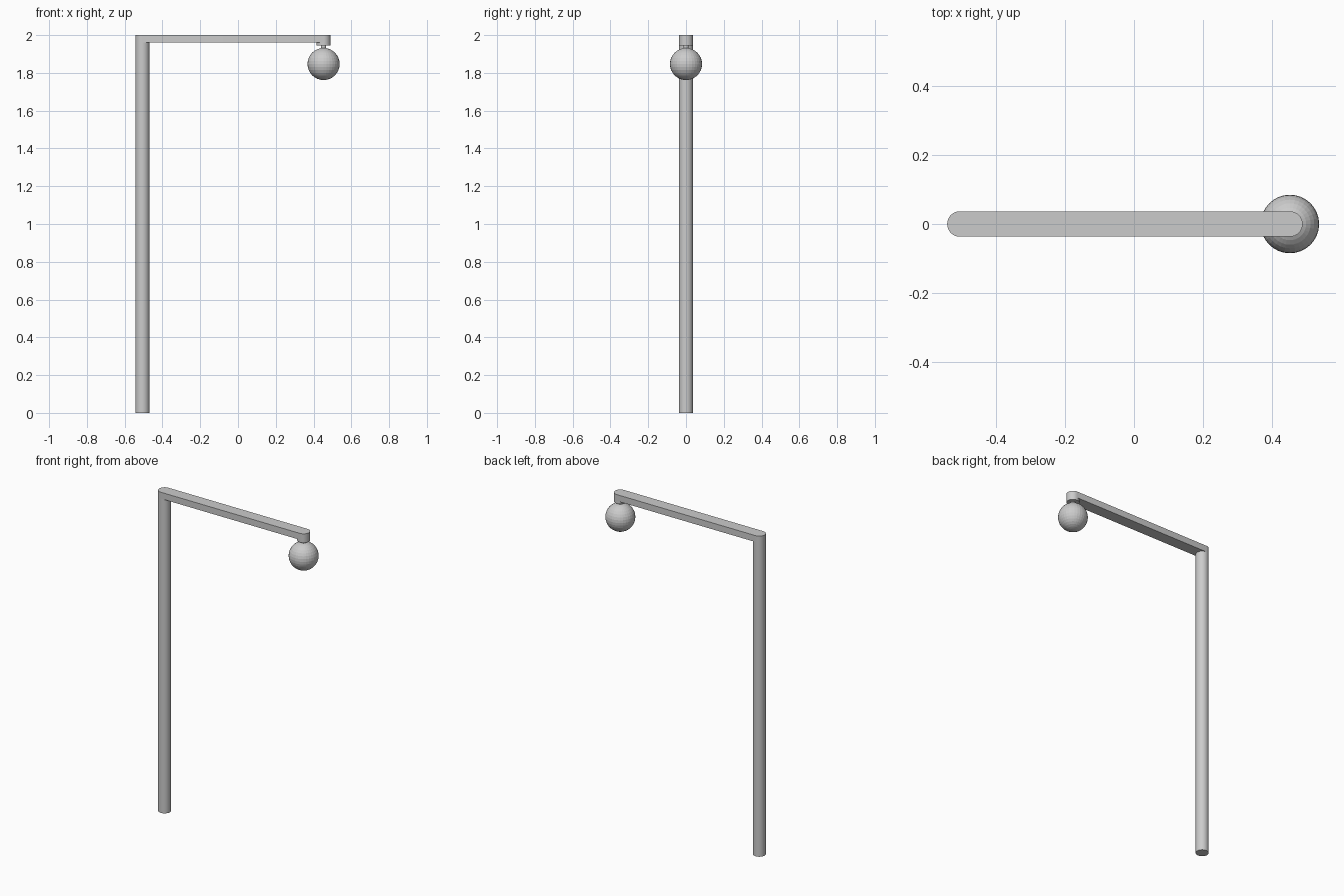
import bpy, bmesh, math

if "Cube" in bpy.data.objects:
    bpy.data.objects.remove(bpy.data.objects["Cube"])

POLE_X, LAMP_X, R = -0.506, 0.453, 0.037
ARM_LOW, TOP = 1.96, 2.0


def finish(name, bm, smooth=True):
    bmesh.ops.recalc_face_normals(bm, faces=bm.faces)
    mesh = bpy.data.meshes.new(name)
    bm.to_mesh(mesh)
    bm.free()
    obj = bpy.data.objects.new(name, mesh)
    bpy.context.collection.objects.link(obj)
    if smooth:
        bpy.ops.object.select_all(action='DESELECT')
        obj.select_set(True)
        bpy.context.view_layer.objects.active = obj
        bpy.ops.object.shade_smooth_by_angle(angle=math.radians(30))
    return obj


def prism(name, outline, z0, z1):
    """Extrude a flat outline from z0 up to z1."""
    bm = bmesh.new()
    face = bm.faces.new([bm.verts.new((x, y, z0)) for x, y in outline])
    top = bmesh.ops.extrude_face_region(bm, geom=[face], use_keep_orig=True)
    verts = [v for v in top["geom"] if isinstance(v, bmesh.types.BMVert)]
    bmesh.ops.translate(bm, verts=verts, vec=(0, 0, z1 - z0))
    return finish(name, bm)


def arc(cx, r, start, end, steps):
    return [(cx + r * math.cos(a), r * math.sin(a)) for a in
            (start + (end - start) * i / steps for i in range(steps + 1))]


def cylinder(name, cx, r, z0, z1, sides=32):
    return prism(name, arc(cx, r, 0, 2 * math.pi, sides)[:-1], z0, z1)


# Upright pole
cylinder("pole", POLE_X, R, 0, ARM_LOW + 0.005)

# Flat arm with rounded ends
h = math.pi / 2
prism("arm", arc(LAMP_X, R, -h, h, 16) + arc(POLE_X, R, h, 3 * h, 16), ARM_LOW, TOP)

# Lamp socket and thin neck below the arm tip
cylinder("lamp_socket", LAMP_X, R, 1.944, ARM_LOW + 0.005)
cylinder("lamp_neck", LAMP_X, 0.014, 1.92, 1.95)

# Round globe
bm = bmesh.new()
bmesh.ops.create_uvsphere(bm, u_segments=32, v_segments=16, radius=0.085)
bmesh.ops.translate(bm, verts=bm.verts, vec=(LAMP_X, 0, 1.847))
finish("lamp_globe", bm, smooth=False)
